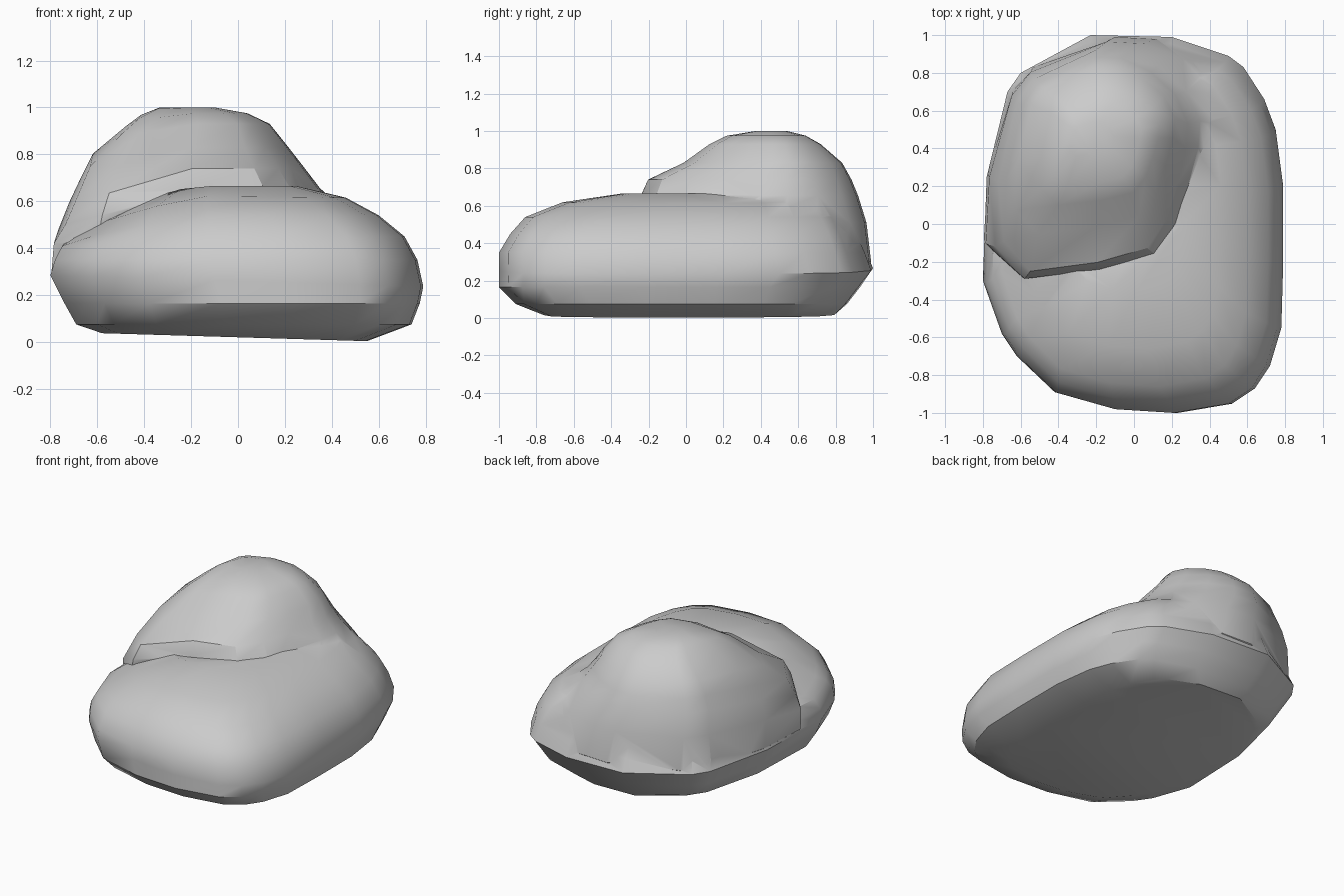
import bpy, bmesh, math

# Plan outlines (counter-clockwise or clockwise, normals are fixed later)
SLAB = [(-0.23, 1.0), (-0.6, 0.8), (-0.67, 0.7), (-0.78, 0.25), (-0.8, -0.3),
        (-0.7, -0.58), (-0.62, -0.7), (-0.42, -0.89), (-0.1, -0.98), (0.22, -1.0),
        (0.52, -0.95), (0.64, -0.87), (0.72, -0.75), (0.78, -0.55), (0.79, -0.2),
        (0.79, 0.2), (0.75, 0.5), (0.69, 0.66), (0.58, 0.83), (0.5, 0.89), (0.2, 0.99)]
MOUND = [(-0.58, -0.29), (-0.2, -0.24), (0.08, -0.16), (0.19, 0.0), (0.25, 0.2),
         (0.30, 0.4), (0.31, 0.54), (0.24, 0.7), (0.1, 0.83), (-0.06, 0.905),
         (-0.22, 0.915), (-0.54, 0.76), (-0.62, 0.64), (-0.715, 0.22), (-0.73, -0.12)]


def loft(name, outline, rings):
    """Stack the outline, fitted to each ring's box: x0, x1, y0, y1, z, tilt."""
    xs, ys = [p[0] for p in outline], [p[1] for p in outline]
    bm = bmesh.new()
    loops = []
    for x0, x1, y0, y1, z, tilt in rings:
        loop = []
        # the front-left corner sags
        sag = 0.5 * min(1, max(0, (z - 0.4) / 0.2))
        for px, py in outline:
            x = x0 + (x1 - x0) * (px - min(xs)) / (max(xs) - min(xs))
            y = y0 + (y1 - y0) * (py - min(ys)) / (max(ys) - min(ys))
            drop = sag * max(0, -x - 0.2) * min(0.6, max(0, 0.45 - y))
            loop.append(bm.verts.new((x, y, z + tilt * x - drop)))
        loops.append(loop)
    n = len(outline)
    for a, b in zip(loops, loops[1:]):
        for i in range(n):
            j = (i + 1) % n
            bm.faces.new((a[i], a[j], b[j], b[i]))
    caps = [bm.faces.new(loops[0][::-1]), bm.faces.new(loops[-1])]
    bmesh.ops.triangulate(bm, faces=caps)
    bmesh.ops.recalc_face_normals(bm, faces=bm.faces)
    mesh = bpy.data.meshes.new(name)
    bm.to_mesh(mesh)
    bm.free()
    obj = bpy.data.objects.new(name, mesh)
    bpy.context.collection.objects.link(obj)
    return obj


# Broad lower slab with undercut base and rounded shelf
rock = loft("rock", SLAB, [
    (-0.58, 0.55, -0.76, 0.80, 0.02, -0.03),
    (-0.69, 0.74, -0.91, 0.86, 0.075, 0),
    (-0.74, 0.775, -1.0, 0.93, 0.165, 0),
    (-0.80, 0.79, -1.0, 1.0, 0.26, -0.03),
    (-0.78, 0.765, -1.0, 0.965, 0.35, 0),
    (-0.75, 0.71, -0.94, 0.92, 0.45, 0),
    (-0.70, 0.60, -0.86, 0.87, 0.54, 0),
    (-0.60, 0.46, -0.66, 0.78, 0.62, -0.01),
    (-0.40, 0.25, -0.35, 0.50, 0.665, 0)])

# Upper boulder at the back left, flaring into the slab's sides
mound = loft("upper_boulder", MOUND, [
    (-0.70, 0.50, -0.20, 0.90, 0.22, 0),
    (-0.795, 0.62, -0.26, 0.99, 0.30, 0),
    (-0.785, 0.52, -0.28, 0.965, 0.51, 0),
    (-0.735, 0.35, -0.29, 0.92, 0.655, 0),
    (-0.69, 0.285, -0.25, 0.885, 0.74, 0),
    (-0.63, 0.215, -0.05, 0.835, 0.83, 0),
    (-0.49, 0.135, 0.10, 0.72, 0.93, 0),
    (-0.42, 0.04, 0.20, 0.64, 0.975, 0),
    (-0.34, -0.10, 0.36, 0.54, 1.0, 0)])

# Fuse into one stone
bpy.context.view_layer.objects.active = rock
mod = rock.modifiers.new("fuse", 'BOOLEAN')
mod.operation = 'UNION'
mod.solver = 'EXACT'
mod.object = mound
bpy.ops.object.modifier_apply(modifier=mod.name)
bpy.data.objects.remove(mound)

# Soft shading, keeping the groove crisp
bpy.ops.object.select_all(action='DESELECT')
rock.select_set(True)
bpy.ops.object.shade_smooth_by_angle(angle=math.radians(35))
